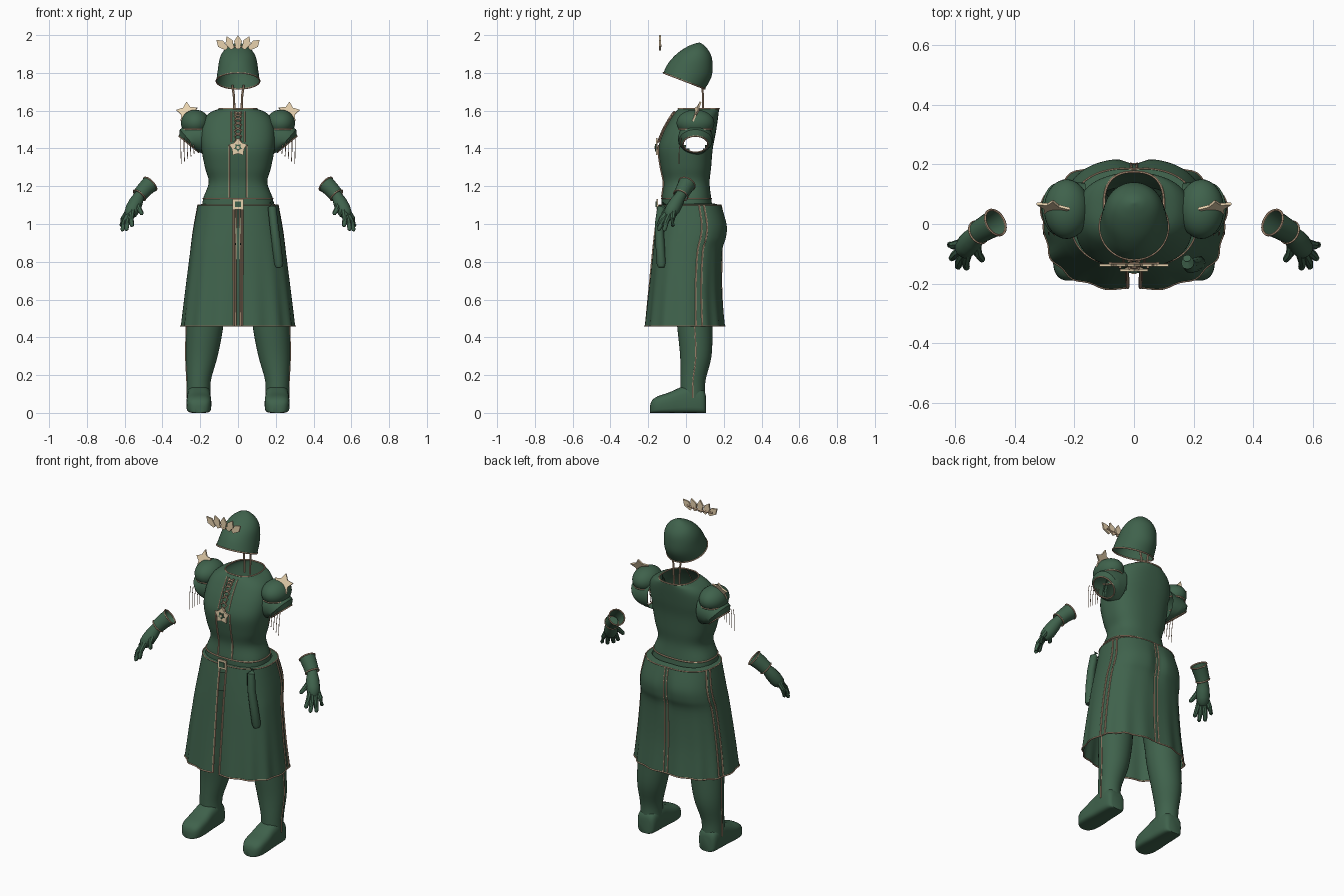
import bpy, bmesh, math
from mathutils import Vector, Matrix

if "Cube" in bpy.data.objects:
    bpy.data.objects.remove(bpy.data.objects["Cube"])

P = 2.5  # roundness of body cross-sections


def material(name, rgb):
    m = bpy.data.materials.new(name)
    m.diffuse_color = (*rgb, 1)
    m.use_nodes = True
    m.node_tree.nodes["Principled BSDF"].inputs["Base Color"].default_value = m.diffuse_color
    return m


GREEN = material("uniform green", (0.05, 0.122, 0.072))
TAN = material("pale gold", (0.80, 0.64, 0.42))
TRIM = material("copper trim", (0.56, 0.38, 0.25))


def finish(name, bm, mat, angle=40):
    bmesh.ops.recalc_face_normals(bm, faces=bm.faces)
    me = bpy.data.meshes.new(name)
    bm.to_mesh(me)
    bm.free()
    me.materials.append(mat)
    ob = bpy.data.objects.new(name, me)
    bpy.context.collection.objects.link(ob)
    bpy.ops.object.select_all(action='DESELECT')
    ob.select_set(True)
    bpy.context.view_layer.objects.active = ob
    bpy.ops.object.shade_smooth_by_angle(angle=math.radians(angle))
    return ob


def loft(name, rings, mat, closed=True, cap0=False, cap1=False, drop=None, loop=False):
    """Skin a list of point rings; drop(center) removes faces."""
    bm = bmesh.new()
    vs = [[bm.verts.new(p) for p in r] for r in rings]
    n = len(vs[0])
    pairs = list(zip(vs, vs[1:])) + ([(vs[-1], vs[0])] if loop else [])
    for a, b in pairs:
        for i in range(n if closed else n - 1):
            j = (i + 1) % n
            bm.faces.new((a[i], a[j], b[j], b[i]))
    if cap0:
        bm.faces.new(vs[0])
    if cap1:
        bm.faces.new(vs[-1])
    if drop:
        dead = [f for f in bm.faces if drop(f.calc_center_median())]
        bmesh.ops.delete(bm, geom=dead, context='FACES')
    return finish(name, bm, mat)


def sweep(name, pts, radii, mat, n=6, loop=False, caps=True):
    """Round tube along points."""
    pts = [Vector(p) for p in pts]
    if not isinstance(radii, (list, tuple)):
        radii = [radii] * len(pts)
    rings, m = [], len(pts)
    for i, p in enumerate(pts):
        a = pts[(i - 1) % m] if loop else pts[max(i - 1, 0)]
        b = pts[(i + 1) % m] if loop else pts[min(i + 1, m - 1)]
        d = (b - a).normalized()
        u = d.cross((0, 0, 1) if abs(d.z) < 0.95 else (0, 1, 0)).normalized()
        v = d.cross(u)
        rings.append([p + radii[i] * (u * math.cos(t) + v * math.sin(t))
                      for t in (math.tau * k / n for k in range(n))])
    c = caps and not loop
    return loft(name, rings, mat, cap0=c, cap1=c, loop=loop)


def plate(name, outline, loc, rot, thick, mat):
    """Flat shape drawn in x/z, rotated and placed."""
    bm = bmesh.new()
    f = bm.faces.new([bm.verts.new((x, -thick / 2, z)) for x, z in outline])
    ex = bmesh.ops.extrude_face_region(bm, geom=[f])
    bmesh.ops.translate(bm, vec=(0, thick, 0), verts=[v for v in ex["geom"] if isinstance(v, bmesh.types.BMVert)])
    m = Matrix.Translation(loc) @ Matrix.Rotation(rot[2], 4, 'Z') @ Matrix.Rotation(rot[0], 4, 'X') @ Matrix.Rotation(rot[1], 4, 'Y')
    bmesh.ops.transform(bm, matrix=m, verts=bm.verts)
    return finish(name, bm, mat, 20)


def star(r, inner=0.5, n=5):
    return [((r if k % 2 == 0 else r * inner) * math.sin(math.pi * k / n),
             (r if k % 2 == 0 else r * inner) * math.cos(math.pi * k / n)) for k in range(2 * n)]


def smooth(keys, sub=5):
    """Catmull-Rom between keyed tuples."""
    out = []
    for i in range(len(keys) - 1):
        q = [keys[max(i - 1, 0)], keys[i], keys[i + 1], keys[min(i + 2, len(keys) - 1)]]
        for s in range(sub):
            t = s / sub
            out.append(tuple(0.5 * (2 * b + (c - a) * t + (2 * a - 5 * b + 4 * c - d) * t * t
                                    + (3 * b - a - 3 * c + d) * t ** 3) for a, b, c, d in zip(*q)))
    return out + [keys[-1]]


def body(key, a, off=0.0):
    """Point on a body section (z, half width, front y, back y) at angle a."""
    z, hx, yf, yb = key
    c, s = math.cos(a), math.sin(a)
    x = (hx + off) * math.copysign(abs(c) ** (2 / P), c)
    y = (yf + yb) / 2 + ((yb - yf) / 2 + off) * math.copysign(abs(s) ** (2 / P), s)
    return Vector((x, y, z))


def front_angle(x, hx):
    return -math.acos(math.copysign(abs(x / hx) ** (P / 2), x))


ANG = [math.tau * k / 72 for k in range(72)]

# Tunic body, hollow with open armholes and collar
tunic = smooth([(1.09, .19, -.13, .14), (1.14, .183, -.128, .133), (1.22, .155, -.12, .125),
                (1.30, .175, -.135, .133), (1.40, .194, -.146, .142), (1.48, .198, -.122, .157),
                (1.55, .183, -.085, .168), (1.59, .148, -.058, .173), (1.61, .10, -.04, .175)])
loft("tunic", [[body(k, a) for a in ANG] for k in tunic], GREEN,
     drop=lambda c: abs(c.x) > .1 and ((c.y - .05) / .068) ** 2 + ((c.z - 1.46) / .083) ** 2 < 1)
sweep("collar_trim", [body(tunic[-1], a) for a in ANG], .004, TRIM, loop=True)
sweep("waist_trim", [body((1.135, .185, -.13, .135), a) for a in ANG], .004, TRIM, loop=True)

# Skirt with open front slit, rounded seat and soft folds
skirt = smooth([(1.10, .213, -.143, .188), (1.0, .232, -.158, .218), (.93, .243, -.167, .215),
                (.85, .253, -.176, .193), (.65, .277, -.197, .19), (.46, .298, -.217, .205)])


def skirt_point(k, a, off=0.0):
    t = (1.1 - k[0]) / .64
    p = body(k, a, off + .005 * t * t * math.cos(14 * a))
    if p.y > 0:
        p.y -= .02 * math.exp(-(p.x / .035) ** 2) * math.exp(-((k[0] - .97) / .1) ** 2)
    return p


def slit(k):
    return math.pi / 2 - math.acos((.022 / k[1]) ** (P / 2))


def skirt_ring(k, off=0.0):
    d = slit(k)
    return [skirt_point(k, -math.pi / 2 + d + (math.tau - 2 * d) * i / 90, off) for i in range(91)]


lip = [(p.x * .86, p.y * .8, 1.108) for p in skirt_ring(skirt[0])]
loft("skirt", [lip] + [skirt_ring(k) for k in skirt], GREEN, closed=False)
sweep("skirt_hem_trim", skirt_ring(skirt[-1]), .004, TRIM)
sweep("skirt_top_trim", skirt_ring(skirt[0]), .003, TRIM)
for sx, side in ((1, "left"), (-1, "right")):
    sweep(side + "_slit_trim", [skirt_ring(k)[0 if sx > 0 else -1] for k in skirt], .006, TRIM)
    sweep(side + "_back_trim", [skirt_point(k, math.pi / 2 - sx * .02, .001) for k in skirt], .004, TRIM)
    for i, a in enumerate((.21, .36)):
        sweep(f"{side}_side_trim_{i}", [skirt_point(k, a if sx > 0 else math.pi - a, .001) for k in skirt],
              .005, TRIM)

# Belt buckle
for n, w, y, m in (("belt_buckle", .03, -.152, TAN), ("buckle_center", .017, -.157, GREEN)):
    plate(n, [(-w, -w * .9), (w, -w * .9), (w, w * .9), (-w, w * .9)], (0, y, 1.105), (0, 0, 0), .009, m)

# Hanging scabbard
sweep("scabbard", [(.178, -.115, 1.11), (.18, -.13, 1.09), (.19, -.142, 1.0), (.203, -.138, .9),
                   (.215, -.13, .79), (.217, -.13, .77)], [.014, .022, .023, .024, .025, .018], GREEN, 12)

# Front placket, braid and medal
for sx, side in ((1, "left"), (-1, "right")):
    low = [k for k in tunic if 1.13 < k[0] < 1.42]
    sweep(side + "_placket_trim", [body(k, front_angle(sx * .046, k[1]), .002) for k in low], .005, TRIM)
    high = [k for k in tunic if 1.42 < k[0] < 1.6]
    sweep(side + "_chest_trim", [body(k, front_angle(sx * .035, k[1]), .002) for k in high], .0035, TRIM)
    sweep(side + "_braid", [body(k, front_angle(sx * .02 * math.cos(i * math.pi / 2 + .5), k[1]), .009)
                            for i, k in enumerate(high)], .005, TRIM)
plate("medal", star(.05, .65), (0, -.155, 1.405), (0, 0, 0), .009, TAN)
plate("medal_inlay", star(.022, .6), (0, -.161, 1.405), (0, math.pi / 5, 0), .006, GREEN)
plate("medal_center", star(.009, .9), (0, -.165, 1.405), (0, 0, 0), .006, TAN)

# Helmet: tilted sections given by front y,z / back y,z / half width
helm = smooth([(-.12, 1.80, .10, 1.715, .115), (-.095, 1.85, .135, 1.78, .107), (-.05, 1.90, .14, 1.85, .097),
               (.0, 1.935, .13, 1.90, .074), (.04, 1.953, .10, 1.943, .037), (.068, 1.96, .072, 1.96, .003)], 4)


def helm_ring(k):
    yf, zf, yb, zb, w = k
    return [Vector((w * math.cos(a), (yf + yb) / 2 + (yb - yf) / 2 * math.sin(a),
                    (zf + zb) / 2 + (zb - zf) / 2 * math.sin(a))) for a in ANG]


loft("helmet", [helm_ring(k) for k in helm], GREEN, cap1=True)
sweep("helmet_rim", helm_ring(helm[0]), .004, TRIM, loop=True)

# Crown of leaves in front of the helmet
kite = [(-.009, 0), (.009, 0), (.021, .042), (0, .074), (-.021, .042)]
for i in range(-2, 3):
    plate(f"crown_leaf_{i + 3}", kite, (i * .03, -.138, 1.926), (0, i * .42, 0), .009, TAN)
sweep("crown_band", [(-.085, -.134, 1.945), (0, -.137, 1.937), (.085, -.134, 1.945)], .006, TRIM)

# Paired parts
for sx, side in ((1, "left"), (-1, "right")):
    def mir(pts):
        return [Vector((sx * p[0], p[1], p[2])) for p in pts]

    # Neck straps
    sweep(side + "_neck_strap", mir([(.03, .085, 1.735), (.022, .09, 1.68), (.018, .09, 1.57)]), .006, TRIM)

    # Puffed sleeve cap
    puff = [[(.226 + .076 * math.cos(e) * math.cos(a), .05 + .1 * math.cos(e) * math.sin(a), 1.535 + .07 * math.sin(e))
             for a in ANG[::2]] for e in (-.5 + 2.05 * i / 12 for i in range(13))]
    loft(side + "_sleeve_puff", [mir(r) for r in puff], GREEN, cap1=True)
    sweep(side + "_puff_trim", mir(puff[0]), .004, TRIM, loop=True)

    # Flared cuff sections hinged at the underarm
    cuff = []
    for hx, hz, tx, tz, ry in ((.17, 1.365, .16, 1.56, .088), (.19, 1.372, .27, 1.53, .093),
                               (.2, 1.378, .308, 1.5, .088), (.208, 1.38, .312, 1.465, .066)):
        cuff.append(mir([((hx + tx) / 2 + (tx - hx) / 2 * math.cos(a), .05 + ry * math.sin(a),
                          (hz + tz) / 2 + (tz - hz) / 2 * math.cos(a)) for a in ANG[::2]]))
    loft(side + "_sleeve_cuff", cuff, GREEN)
    sweep(side + "_cuff_trim", cuff[-1], .004, TRIM, loop=True)

    # Shoulder star leaning back, and fringe
    plate(side + "_shoulder_star", star(.06, .55), (sx * .27, .052, 1.592), (-.42, sx * .12, sx * .2), .009, TAN)
    for i in range(5):
        x = .235 + .017 * i
        sweep(f"{side}_fringe_{i}", mir([(x, -.025, 1.455), (x, -.035, 1.40), (x - .003, -.037, 1.37 - .013 * i)]),
              .002, TRIM, 4)

    # Trouser leg with outer seam
    leg = smooth([(.9, .125, .03, .115, .12), (.6, .165, .04, .1, .1), (.45, .176, .047, .097, .093),
                  (.3, .192, .052, .084, .083), (.17, .207, .037, .063, .066), (.08, .207, .035, .062, .066)], 4)
    loft(side + "_leg", [mir([(cx + rx * math.cos(a), cy + ry * math.sin(a), z) for a in ANG[::2]])
                         for z, cx, cy, rx, ry in leg], GREEN, cap1=True)
    sweep(side + "_leg_seam", mir([(cx + rx, cy, z) for z, cx, cy, rx, ry in leg[6:]]), .004, TRIM)

    # Boot: flat-soled sections along its length (y, half width, height)
    boot = smooth([(.105, .035, .09), (.09, .055, .125), (.03, .062, .15), (-.03, .063, .135), (-.09, .066, .108),
                   (-.15, .062, .088), (-.18, .045, .066), (-.19, .022, .04)], 3)
    loft(side + "_boot", [mir([(.207 + w * math.copysign(abs(math.cos(a)) ** (.7 if math.sin(a) > 0 else .4), math.cos(a)), y,
                                h / 2 + h / 2 * math.copysign(abs(math.sin(a)) ** (.7 if math.sin(a) > 0 else .4), math.sin(a)))
                               for a in ANG[::3]]) for y, w, h in boot], GREEN, cap0=True, cap1=True)

    # Glove: open gauntlet, palm, fingers
    top = [(.465, .005, 1.212), (.495, -.012, 1.183), (.522, -.028, 1.152)]
    sweep(side + "_gauntlet", mir(top), [.046, .042, .039], GREEN, 20, caps=False)
    for n, c, d, r in (("upper", top[0], top[1], .046), ("lower", top[2], top[1], .039)):
        ax = (Vector(d) - Vector(c)).normalized()
        u = ax.cross((0, 0, 1)).normalized()
        v = ax.cross(u)
        sweep(f"{side}_gauntlet_{n}_trim", mir([Vector(c) + r * (u * math.cos(a) + v * math.sin(a))
                                                for a in ANG[::3]]), .004, TRIM, loop=True)
    sweep(side + "_palm", mir([(.505, -.018, 1.17), (.525, -.032, 1.145), (.54, -.05, 1.115), (.557, -.07, 1.08),
                               (.57, -.085, 1.055), (.577, -.092, 1.04)]),
          [.028, .03, .037, .039, .034, .02], GREEN, 14)
    for n, a, b in (("thumb", (.53, -.06, 1.11), (.507, -.125, 1.05)), ("index", (.558, -.098, 1.07), (.562, -.15, .985)),
                    ("middle", (.567, -.093, 1.06), (.592, -.147, .965)), ("ring", (.575, -.082, 1.06), (.614, -.117, .962)),
                    ("little", (.58, -.065, 1.07), (.62, -.07, .985))):
        a, b = Vector(a), Vector(b)
        bend = a.lerp(b, .55) + Vector((.006, -.004, .004))
        sweep(f"{side}_{n}_finger", mir([a, bend, a.lerp(b, .93), b]), [.016, .014, .011, .004], GREEN, 8)
